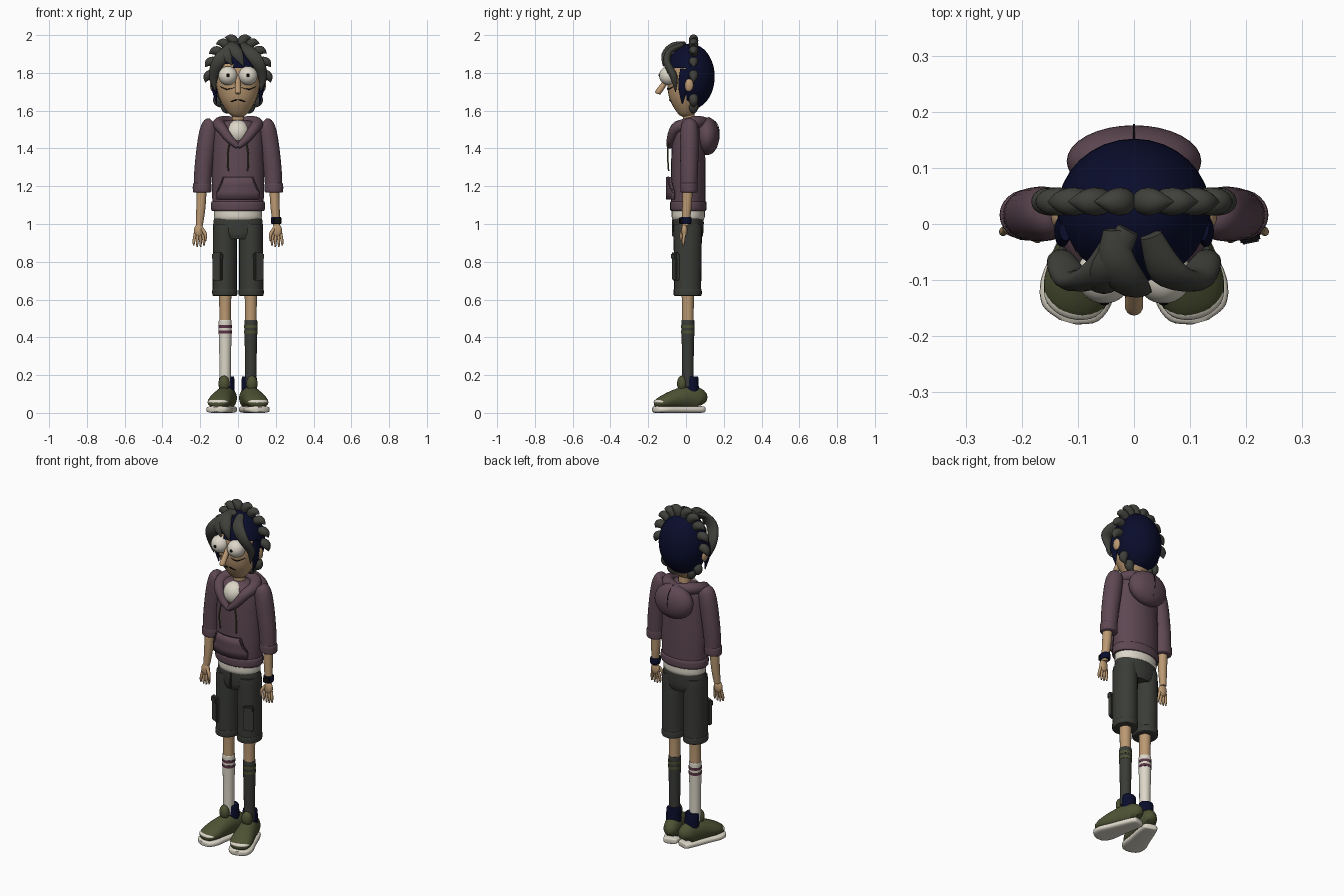
import bpy, bmesh, math
from math import sin, cos, pi, radians
from mathutils import Vector, Matrix

cube = bpy.data.objects.get("Cube")
if cube:
    bpy.data.objects.remove(cube, do_unlink=True)


def material(name, r, g, b):
    m = bpy.data.materials.new(name)
    m.use_nodes = True
    m.diffuse_color = (r, g, b, 1)
    bsdf = next(n for n in m.node_tree.nodes if n.type == 'BSDF_PRINCIPLED')
    bsdf.inputs["Base Color"].default_value = (r, g, b, 1)
    return m


SKIN = material("tan skin", .50, .32, .17)
HOODIE = material("dusty plum", .112, .064, .085)
HAIR = material("charcoal hair", .05, .052, .044)
NAVY = material("dark navy", .003, .004, .025)
SHORTS = material("charcoal cloth", .042, .045, .038)
OLIVE = material("olive green", .075, .085, .034)
WHITE = material("warm white", .72, .68, .58)
BLACK = material("black", .004, .004, .004)
MAROON = material("stripe maroon", .10, .035, .06)


def finish(name, bm, mat, angle=40):
    bmesh.ops.recalc_face_normals(bm, faces=bm.faces)
    me = bpy.data.meshes.new(name)
    bm.to_mesh(me)
    bm.free()
    me.materials.append(mat)
    ob = bpy.data.objects.new(name, me)
    bpy.context.collection.objects.link(ob)
    bpy.ops.object.select_all(action='DESELECT')
    ob.select_set(True)
    bpy.context.view_layer.objects.active = ob
    bpy.ops.object.shade_smooth_by_angle(angle=radians(angle))
    return ob


def ball(name, loc, size, mat, keep=None, rot=(0, 0, 0)):
    bm = bmesh.new()
    bmesh.ops.create_uvsphere(bm, u_segments=32, v_segments=24, radius=1)
    bm.transform(Matrix.LocRotScale(Vector(loc), None, Vector(size)))
    if keep:
        drop = [f for f in bm.faces if not keep(f.calc_center_median())]
        bmesh.ops.delete(bm, geom=drop, context='FACES')
    return finish(name, bm, mat)


def spline(vals, t):
    """Catmull-Rom value at t along a list of vectors."""
    i = min(int(t), len(vals) - 2)
    f = t - i
    a, b, c, d = (vals[max(0, min(len(vals) - 1, i + k))] for k in (-1, 0, 1, 2))
    return .5 * (2*b + (c - a)*f + (2*a - 5*b + 4*c - d)*f*f + (3*b - a - 3*c + d)*f**3)


def sweep(name, pts, radii, mat, ref=(1, 0, 0), steps=4, n=24, power=2):
    """Tapered tube with oval section; radii are (along ref, across) pairs."""
    pts = [Vector(p) for p in pts]
    radii = [Vector(r if isinstance(r, tuple) else (r, r)) for r in radii]
    count = (len(pts) - 1) * steps
    path = [spline(pts, i / steps) for i in range(count + 1)]
    size = [spline(radii, i / steps) for i in range(count + 1)]
    bm, rings = bmesh.new(), []
    for i, (p, r) in enumerate(zip(path, size)):
        t = (path[min(i + 1, count)] - path[max(i - 1, 0)]).normalized()
        u = Vector(ref)
        u = (u - u.dot(t) * t).normalized()
        v = t.cross(u)
        ring = []
        for k in range(n):
            c, s = cos(2*pi*k/n), sin(2*pi*k/n)
            c, s = (math.copysign(abs(q) ** (2 / power), q) for q in (c, s))
            ring.append(bm.verts.new(p + u*c*max(r[0], .0005) + v*s*max(r[1], .0005)))
        rings.append(ring)
    for a, b in zip(rings, rings[1:]):
        for k in range(n):
            bm.faces.new((a[k], a[k-1], b[k-1], b[k]))
    bm.faces.new(rings[0])
    bm.faces.new(rings[-1])
    return finish(name, bm, mat)


def column(name, rows, mat, x=0, y=0, **kw):
    """Upright sweep from (z, half width, half depth) rows."""
    return sweep(name, [(x, y, r[0]) for r in rows], [r[1:] for r in rows], mat, **kw)


def box(name, loc, size, mat, yaw=0):
    bm = bmesh.new()
    bmesh.ops.create_cube(bm, size=1)
    bmesh.ops.scale(bm, vec=size, verts=bm.verts)
    bmesh.ops.bevel(bm, geom=bm.edges[:], offset=min(size) * .25, segments=2, affect='EDGES')
    bm.transform(Matrix.Translation(loc) @ Matrix.Rotation(yaw, 4, 'Z'))
    return finish(name, bm, mat)


# Head and face
column("head", [(1.565, .015, .015), (1.585, .05, .045), (1.65, .092, .085), (1.72, .113, .1),
                (1.8, .12, .1), (1.88, .1, .08), (1.93, .05, .04)], SKIN, y=.002)
column("neck", [(1.48, .035, .035), (1.6, .03, .03)], SKIN, y=.015)
sweep("nose", [(0, -.085, 1.785), (0, -.12, 1.735), (0, -.148, 1.697), (0, -.152, 1.69)],
      [.012, .015, .016, .008], SKIN)
sweep("mouth", [(-.038, -.08, 1.647), (0, -.088, 1.658), (.038, -.08, 1.647)], [.002, .004, .002], BLACK)

# Hair cap, open over the face
ball("hair_cap", (0, .022, 1.78), (.137, .13, .175), NAVY,
     keep=lambda c: c.y > .0 or c.z > 1.835 + .3 * abs(c.x) * (c.x < 0) * .2)

for s, side in ((1, "left"), (-1, "right")):
    ball(side + "_eye", (s*.053, -.092, 1.785), (.05, .05, .05), WHITE)
    ball(side + "_pupil", (s*.053, -.14, 1.787), (.009, .005, .009), BLACK)
    sweep(side + "_eye_bag", [(s*.02, -.098, 1.722), (s*.06, -.094, 1.713), (s*.095, -.065, 1.728)],
          [.001, .003, .001], BLACK)
    ball(side + "_ear", (s*.134, .015, 1.735), (.014, .024, .034), SKIN)
    sweep(side + "_sideburn", [(s*.122, -.005, 1.82), (s*.128, -.015, 1.73), (s*.112, -.02, 1.635)],
          [(.012, .025), (.014, .026), .002], NAVY)
    sweep(side + "_fringe", [(s*.03, -.02, 1.95), (s*.06, -.085, 1.915), (s*.105, -.1, 1.855),
                             (s*.13, -.065, 1.78), (s*.12, -.055, 1.7)],
          [(.02, .012), (.034, .018), (.034, .02), (.025, .02), .002], HAIR)

sweep("centre_lock", [(-.035, -.01, 1.955), (-.03, -.07, 1.94), (0, -.112, 1.895), (.03, -.12, 1.835)],
      [(.02, .012), (.034, .02), (.03, .018), .002], HAIR)
sweep("side_lock", [(-.01, -.01, 1.955), (-.045, -.075, 1.935), (-.055, -.108, 1.885), (-.03, -.115, 1.84)],
      [(.02, .012), (.03, .018), (.026, .016), .002], HAIR)

# Crown of curled tufts running from ear to ear
for i, a in enumerate((-62, -42, 2, 24, 45, 64, 81, 99, 117, 136, 156, 178, 222, 242)):
    a = radians(a)
    out = Vector((cos(a), 0, sin(a)))
    along = Vector((-sin(a), 0, cos(a))) * (-1 if cos(a) > 0 else 1)
    base = Vector((.115*cos(a), .04, 1.785 + .155*sin(a)))
    grow = .85 if sin(a) < 0 else 1
    sweep(f"tuft_{i + 1}", [base, base + out*.032*grow, base + out*.05*grow + along*.018, base + out*.056*grow + along*.044],
          [.02, (.025, .025), .02, .001], HAIR, ref=(0, 1, 0), n=16)

# Hoodie body, hem, hood and collar
column("hoodie_body", [(1.075, .134, .09), (1.2, .138, .092), (1.35, .136, .09), (1.47, .132, .084),
                       (1.525, .115, .07), (1.55, .05, .04)], HOODIE, y=.012)
column("hoodie_hem", [(1.07, .137, .092), (1.08, .143, .097), (1.11, .143, .097), (1.12, .137, .092)],
       HOODIE, y=.012)
ball("hood", (0, .112, 1.465), (.12, .064, .1), HOODIE)
sweep("hood_seam", [(0, .12, 1.565), (0, .165, 1.53), (0, .1765, 1.465), (0, .16, 1.4)], [.002]*4, BLACK)
ball("undershirt", (0, -.03, 1.485), (.062, .06, .065), WHITE)

for s, side in ((1, "left"), (-1, "right")):
    sweep(side + "_collar", [(0, .1, 1.535), (s*.07, .065, 1.54), (s*.102, .005, 1.53),
                             (s*.085, -.055, 1.505), (s*.045, -.08, 1.45), (0, -.088, 1.41)],
          [.03, .032, .032, .028, .022, .014], HOODIE, ref=(0, 0, 1))
    sweep(side + "_drawstring", [(s*.045, -.095, 1.43), (s*.055, -.097, 1.36), (s*.052, -.092, 1.28)],
          [.004]*3, OLIVE, n=8)
    # Sleeves, forearms and hands
    sweep(side + "_sleeve", [(s*.135, .018, 1.545), (s*.147, .018, 1.525), (s*.162, .018, 1.45),
                             (s*.182, .017, 1.3), (s*.19, .016, 1.18)],
          [(.02, .025), (.043, .043), (.05, .049), (.048, .047), (.045, .043)], HOODIE)
    column(side + "_cuff", [(1.167, .044, .04), (1.175, .049, .045), (1.21, .049, .045), (1.218, .044, .04)],
           HOODIE, x=s*.19, y=.016)
    sweep(side + "_forearm", [(s*.192, .01, 1.2), (s*.197, .004, 1.08), (s*.205, -.002, .99)],
          [.027, .024, .018], SKIN)
    ball(side + "_palm", (s*.207, -.008, .965), (.026, .016, .036), SKIN)
    for k in range(4):
        d = (k - 1.5) * .013
        sweep(f"{side}_finger_{k + 1}", [(s*.207 + d, -.008, .95), (s*.207 + d*1.35, -.014, .91),
                                        (s*.207 + d*1.4, -.014, .876 + abs(d)*.5)], [.008, .0075, .004], SKIN, n=10)
    sweep(side + "_thumb", [(s*.19, -.015, .975), (s*.173, -.025, .945), (s*.172, -.027, .91)],
          [.009, .009, .004], SKIN, n=10)

# Front pouch wrapped round the belly
bm = bmesh.new()
cols = 24
grid = []
for z, w in ((1.13, .11), (1.17, .112), (1.21, .09), (1.25, .078)):
    xs = [w * (2*k/cols - 1) for k in range(cols + 1)]
    grid.append([bm.verts.new((x, .012 - .11 * math.sqrt(1 - (x/.155)**2), z)) for x in xs])
for a, b in zip(grid, grid[1:]):
    for k in range(cols):
        bm.faces.new((a[k], a[k+1], b[k+1], b[k]))
pouch = finish("front_pouch", bm, HOODIE)
thick = pouch.modifiers.new("thickness", 'SOLIDIFY')
thick.thickness, thick.offset = .014, 0
for s, side in ((1, "left"), (-1, "right")):
    sweep(side + "_pouch_edge", [(s*.112, -.068, 1.165), (s*.092, -.088, 1.21), (s*.077, -.094, 1.25)],
          [.005]*3, HOODIE, n=8)

# Wristwatch
column("watch_strap", [(1.0, .025, .027), (1.008, .028, .03), (1.028, .028, .03), (1.036, .025, .027)],
       NAVY, x=.202, y=.0)
box("watch_face", (.207, -.027, 1.018), (.036, .014, .034), BLACK, yaw=.2)

# Shirt tail and shorts
column("shirt_tail", [(1.025, .122, .083), (1.04, .127, .088), (1.08, .127, .088)], WHITE, y=.012)
column("shorts_seat", [(.92, .1, .07), (.95, .128, .079), (1.0, .131, .082), (1.03, .127, .081)], SHORTS, y=.012)
box("shorts_fly", (0, -.07, .98), (.012, .01, .09), SHORTS)

for s, side in ((1, "left"), (-1, "right")):
    column(side + "_shorts_leg", [(.64, .064, .071), (.8, .0635, .073), (.95, .063, .075), (1.0, .058, .074)],
           SHORTS, x=s*.07, y=.009)
    column(side + "_shorts_hem", [(.62, .063, .069), (.625, .066, .074), (.652, .066, .074), (.657, .062, .07)],
           SHORTS, x=s*.07, y=.009)
    box(side + "_cargo_pocket", (s*.108, -.054, .77), (.052, .022, .14), SHORTS, yaw=s*.45)
    box(side + "_pocket_flap", (s*.109, -.057, .83), (.058, .028, .038), SHORTS, yaw=s*.45)
    # Legs and odd socks
    sock, stripe = (SHORTS, OLIVE) if s > 0 else (WHITE, MAROON)
    column(side + "_leg", [(.45, .031, .031), (.55, .031, .031), (.66, .034, .034)], SKIN, x=s*.068, y=.01)
    column(side + "_sock", [(.14, .03, .03), (.3, .031, .031), (.42, .034, .034), (.485, .034, .034), (.492, .031, .031)],
           sock, x=s*.068, y=.01)
    for z in (.428, .458):
        column(f"{side}_sock_stripe_{int(z*1000)}", [(z - .008, .0355, .0355), (z + .008, .0355, .0355)],
               stripe, x=s*.068, y=.01, steps=1)
    # Splayed shoes, shaped heel to toe
    shoe = [
        sweep(side + "_shoe_upper", [(0, .094, .05), (0, .075, .07), (0, .02, .08), (0, -.05, .073),
                                     (0, -.115, .06), (0, -.158, .048), (0, -.172, .045)],
              [(.02, .02), (.043, .055), (.05, .063), (.057, .054), (.062, .038), (.046, .024), (.015, .01)], OLIVE),
        sweep(side + "_shoe_sole", [(0, .1, .018), (0, .09, .018), (0, .03, .018), (0, -.05, .018),
                                    (0, -.12, .018), (0, -.165, .018), (0, -.182, .018)],
              [(.02, .012), (.04, .017), (.05, .018), (.058, .018), (.067, .018), (.052, .018), (.015, .012)],
              WHITE, power=3.2),
        ball(side + "_toe_cap", (0, -.135, .058), (.056, .04, .018), WHITE, keep=lambda c: c.y < -.125),
        ball(side + "_shoe_tongue", (0, -.022, .155), (.03, .026, .042), OLIVE),
        column(side + "_shoe_collar", [(.11, .042, .04), (.15, .042, .038), (.185, .04, .036), (.193, .036, .032)],
               NAVY, y=.03),
    ]
    for part in shoe:
        part.location = (s*.068, 0, 0)
        part.rotation_euler.z = s * radians(16)
